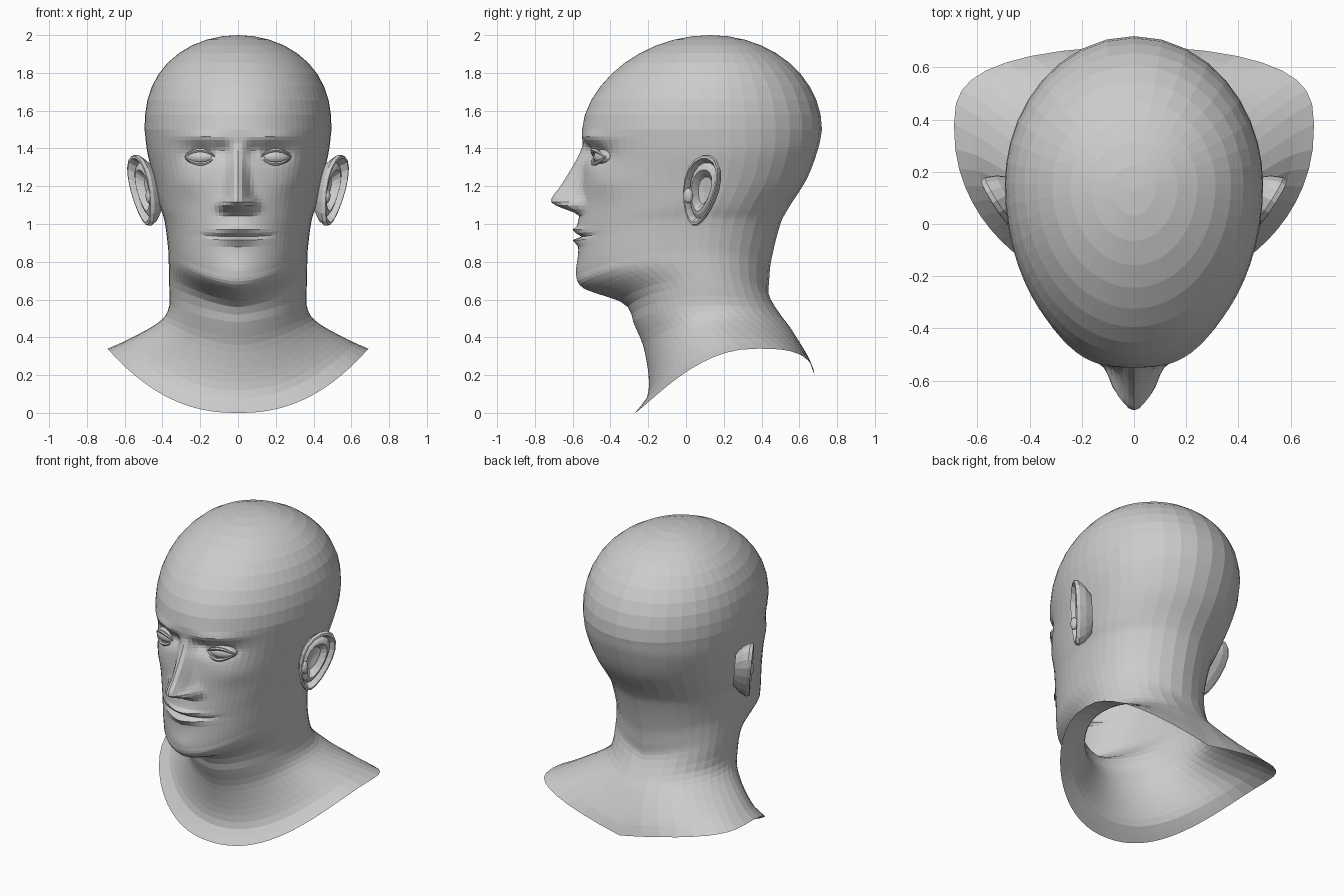
import bpy, bmesh, math
from mathutils import Vector, Matrix

cube = bpy.data.objects.get("Cube")
if cube:
    bpy.data.objects.remove(cube)

clay = bpy.data.materials.new("grey_clay")
clay.use_nodes = True
clay.diffuse_color = (0.6, 0.6, 0.6, 1)
clay.node_tree.nodes["Principled BSDF"].inputs["Base Color"].default_value = clay.diffuse_color


def finish(name, bm):
    bmesh.ops.recalc_face_normals(bm, faces=bm.faces)
    mesh = bpy.data.meshes.new(name)
    bm.to_mesh(mesh)
    bm.free()
    mesh.materials.append(clay)
    bpy.context.collection.objects.link(bpy.data.objects.new(name, mesh))


def bridge(bm, rings):
    for ring, following in zip(rings, rings[1:]):
        for i in range(len(ring)):
            bm.faces.new((ring[i - 1], ring[i], following[i], following[i - 1]))


def cap(bm, ring, point):
    tip = bm.verts.new(point)
    for i in range(len(ring)):
        bm.faces.new((ring[i - 1], ring[i], tip))


def add_ellipsoid(bm, centre, radii, turn):
    place = Matrix.Translation(centre) @ Matrix.Rotation(turn, 4, 'Z') @ Matrix.Diagonal((*radii, 1))
    bmesh.ops.create_uvsphere(bm, u_segments=20, v_segments=12, radius=1, matrix=place)


def steps(start, end, count):
    return [start + (end - start) * i / (count - 1) for i in range(count)]


def smooth_key(keys, height):
    """Cubic interpolation through keys sorted by falling first value."""
    i = next(k for k in range(len(keys) - 1) if height >= keys[k + 1][0])
    start, end = keys[i], keys[i + 1]
    before, after = keys[max(i - 1, 0)], keys[min(i + 2, len(keys) - 1)]
    span = end[0] - start[0]
    s = (height - start[0]) / span
    blend = s * s * (3 - 2 * s)
    values = []
    for p, a, b, n in zip(before[1:], start[1:], end[1:], after[1:]):
        slope_in = (b - p) / (end[0] - before[0]) * span
        slope_out = (n - a) / (after[0] - start[0]) * span
        values.append(a + (b - a) * blend + s * (1 - s) * ((1 - s) * slope_in - s * slope_out))
    return values


# Sections below the dome: front z, front y, half width, side y, side z, back y, back z
SECTIONS = [
    (1.5, -.55, .495, .15, 1.5, .72, 1.5),
    (1.36, -.545, .48, .16, 1.38, .7, 1.4),
    (1.2, -.555, .445, .14, 1.23, .64, 1.24),
    (1.05, -.56, .415, .1, 1.1, .54, 1.08),
    (.94, -.565, .39, .07, 1.02, .5, 1),
    (.74, -.57, .37, .06, .87, .45, .8),
    (.66, -.54, .367, .07, .8, .44, .7),
    (.58, -.33, .365, .1, .7, .44, .62),
    (.47, -.275, .365, .13, .56, .5, .52),
    (.33, -.22, .42, .2, .48, .56, .44),
    (.1, -.2, .6, .32, .38, .65, .28),
    (0, -.27, .69, .36, .34, .68, .2)]

# Nose ridge: z, height, half width
NOSE = [(1.42, 0, .04), (1.34, .035, .04), (1.2, .11, .05), (1.14, .152, .062),
        (1.11, .152, .075), (1.09, .11, .08), (1.05, 0, .08)]

# Face swellings and hollows: depth, x, z, x spread, z spread
FEATURES = {
    "nostril_wing": (-.04, .075, 1.105, .028, .03),
    "eye_socket": (.05, .19, 1.37, .085, .045),
    "inner_eye_corner": (.03, .08, 1.39, .04, .04),
    "brow": (-.02, .2, 1.46, .13, .03),
    "cheekbone": (-.02, .28, 1.22, .1, .08),
    "mouth_area": (-.012, 0, .98, .16, .07),
    "upper_lip": (-.028, 0, .965, .11, .016),
    "mouth_line": (.035, 0, .938, .13, .01),
    "lower_lip": (-.03, 0, .912, .09, .018),
    "chin": (-.012, 0, .74, .1, .06)}


def relief(x, z):
    depth = sum(k * math.exp(-((x - cx) / sx)**2 - ((z - cz) / sz)**2)
                for k, cx, cz, sx, sz in FEATURES.values())
    if NOSE[-1][0] < z < NOSE[0][0]:
        height, width = smooth_key(NOSE, z)
        depth -= height * math.exp(-(x / width)**2.4)
    return depth


def section_key(z):
    if z <= SECTIONS[0][0]:
        return smooth_key(SECTIONS, z)
    # Skull dome
    rise = 2 * z - 3
    front, side, back = [math.sqrt(1 - rise**power) for power in (1.7, 2.4, 2)]
    return .13 - .68 * front, .495 * side, .15, z, .13 + .59 * back, z


def section(z_front, angles):
    y_front, width, y_side, z_side, y_back, z_back = section_key(z_front)
    low = max(0, .5 - z_front)
    curl = 1.5 + 1.5 * min(1, max(0, z_front - .66) * 5) + 1.6 * low
    points = []
    for a in angles:
        s, c = abs(math.sin(a)), math.cos(a)
        x = width * math.sin(a)
        if c > 0:
            z = z_front + (z_side - z_front) * s**curl
            y = y_side + (y_front - y_side) * c + relief(abs(x), z) * min(1, c * 2)
        else:
            z = z_back + (z_side - z_back) * s
            y = y_side + (y_back - y_side) * abs(c)**(1 - .8 * low)
        points.append((x, y, z))
    return points


# Head, neck and shoulders: columns are closest together across the face
COLUMNS = 30
angles = [math.pi * (.45 * t + .55 * t**3)
          for t in (i / COLUMNS for i in range(1 - COLUMNS, COLUMNS + 1))]
rows = [1.5 + .5 * math.cos(math.pi * i / 20) for i in range(1, 11)]
rows += steps(1.48, .66, 46) + steps(.65, .59, 5) + steps(.56, 0, 15)
bm = bmesh.new()
rings = [[bm.verts.new(p) for p in section(z, angles)] for z in rows]
bridge(bm, rings)
cap(bm, rings[0], (0, .13, 2))
finish("head_and_neck", bm)

# Ear layers from behind, over the rim and into the bowl: scale, depth
EAR_LAYERS = [(.6, -.09), (.86, -.05), (1, -.01), (.97, .01), (.9, .012), (.84, -.004),
              (.78, -.026), (.68, -.012), (.58, -.006), (.48, -.025), (.38, -.048)]


def ear_point(y, z, depth, side):
    x = .447 + .6 * y + .1 * (z - 1)
    return (side * (x + depth * .86), y - depth * .5, z)


def build_ear(name, side):
    bm = bmesh.new()
    rings = []
    for scale, depth in EAR_LAYERS:
        ring = []
        for i in range(18):
            s, c = math.sin(math.tau * i / 18), math.cos(math.tau * i / 18)
            y = .075 + scale * (.03 * s + (.088 + .022 * s) * c)
            ring.append(bm.verts.new(ear_point(y, 1.178 + .19 * scale * s, depth, side)))
        rings.append(ring)
    bridge(bm, rings)
    cap(bm, rings[-1], ear_point(.07, 1.17, -.055, side))
    # Small flap in front of the ear opening
    add_ellipsoid(bm, ear_point(.012, 1.15, 0, side), (.02, .025, .04), 0)
    finish(name, bm)


# Eyelids: thin tapering strips arched over the eyeball
def build_lid(name, side, lift):
    bm = bmesh.new()
    rings = []
    for t in steps(-1, 1, 11):
        arch = 1 - t * t
        centre = Vector((.2 + .083 * t, -.456 + .03 * t - .032 * arch, 1.353 + lift * arch))
        radius = .004 + .007 * arch
        rings.append([bm.verts.new((side * centre.x, centre.y + radius * math.cos(q),
                                    centre.z + radius * math.sin(q)))
                      for q in steps(0, math.tau * 5 / 6, 6)])
    bridge(bm, rings)
    finish(name, bm)


for word, side in (("left", 1), ("right", -1)):
    build_ear(word + "_ear", side)
    build_lid(word + "_upper_eyelid", side, .038)
    build_lid(word + "_lower_eyelid", side, -.034)
    bm = bmesh.new()
    add_ellipsoid(bm, (side * .2, -.435, 1.355), (.085, .05, .042), side * .35)
    finish(word + "_eyeball", bm)
